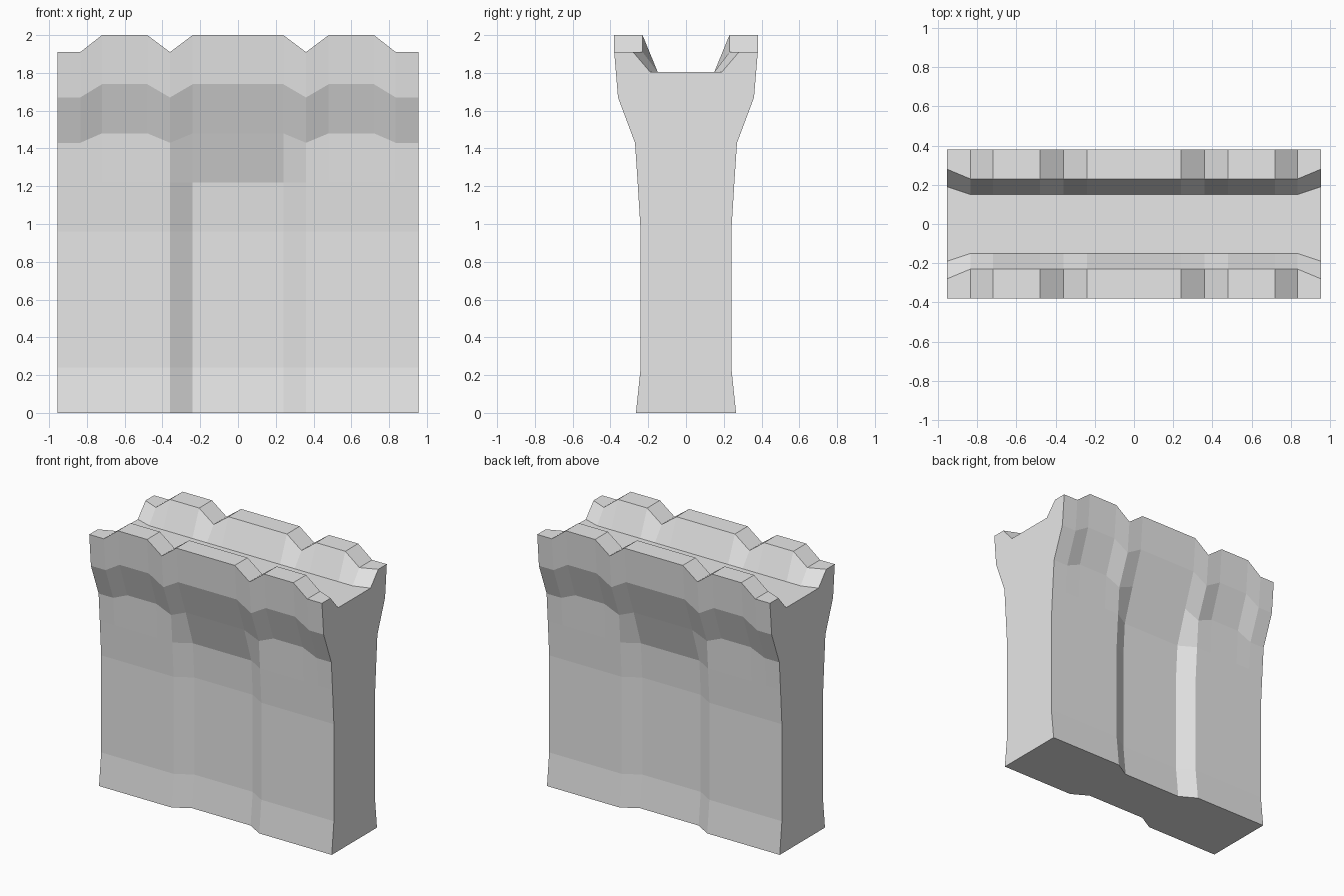
import bpy, bmesh

cube = bpy.data.objects.get("Cube")
if cube:
    bpy.data.objects.remove(cube, do_unlink=True)

# One flat stone colour
stone = bpy.data.materials.new("light_grey_stone")
stone.use_nodes = True
stone.diffuse_color = (0.8, 0.8, 0.8, 1)
stone.node_tree.nodes["Principled BSDF"].inputs["Base Color"].default_value = (0.8, 0.8, 0.8, 1)

# Column positions from the middle outwards, and which ones dip into a notch
COLUMNS = [(0.24, False), (0.36, True), (0.48, False), (0.72, False), (0.835, True), (0.955, True)]
RECESS = 0.07


def half_section(x, notch):
    """Outer face upwards, over the parapet and down to the walkway, as (depth, height)."""
    recess = RECESS if abs(x) < 0.3 else 0
    end = abs(x) > 0.9
    dip = 1 if notch else 0
    crest = 2.0 - 0.09 * dip
    return [
        (0.265 - recess, 0.0),
        (0.24 - recess, 0.24),
        (0.24 - recess, 0.96),
        (0.256 - recess, 1.22),
        (0.27, 1.48 - 0.05 * dip),
        (0.36, 1.74 - 0.07 * dip),
        (0.38, crest),
        (0.28 if end else 0.23, crest),
        (0.19 if end else 0.15, 1.805),
    ]


# Wall: closed cross-sections bridged along its length
columns = [(-x, n) for x, n in reversed(COLUMNS)] + COLUMNS
bm = bmesh.new()
rings = []
for x, notch in columns:
    half = half_section(x, notch)
    outline = [(-d, z) for d, z in half] + [(d, z) for d, z in reversed(half)]
    rings.append([bm.verts.new((x, y, z)) for y, z in outline])

for a, b in zip(rings, rings[1:]):
    for i in range(len(a)):
        j = (i + 1) % len(a)
        bm.faces.new((a[i], b[i], b[j], a[j]))

# End caps
bm.faces.new(rings[0])
bm.faces.new(reversed(rings[-1]))
bmesh.ops.recalc_face_normals(bm, faces=bm.faces)

mesh = bpy.data.meshes.new("castle_wall")
bm.to_mesh(mesh)
bm.free()
mesh.materials.append(stone)
wall = bpy.data.objects.new("castle_wall", mesh)
bpy.context.collection.objects.link(wall)
